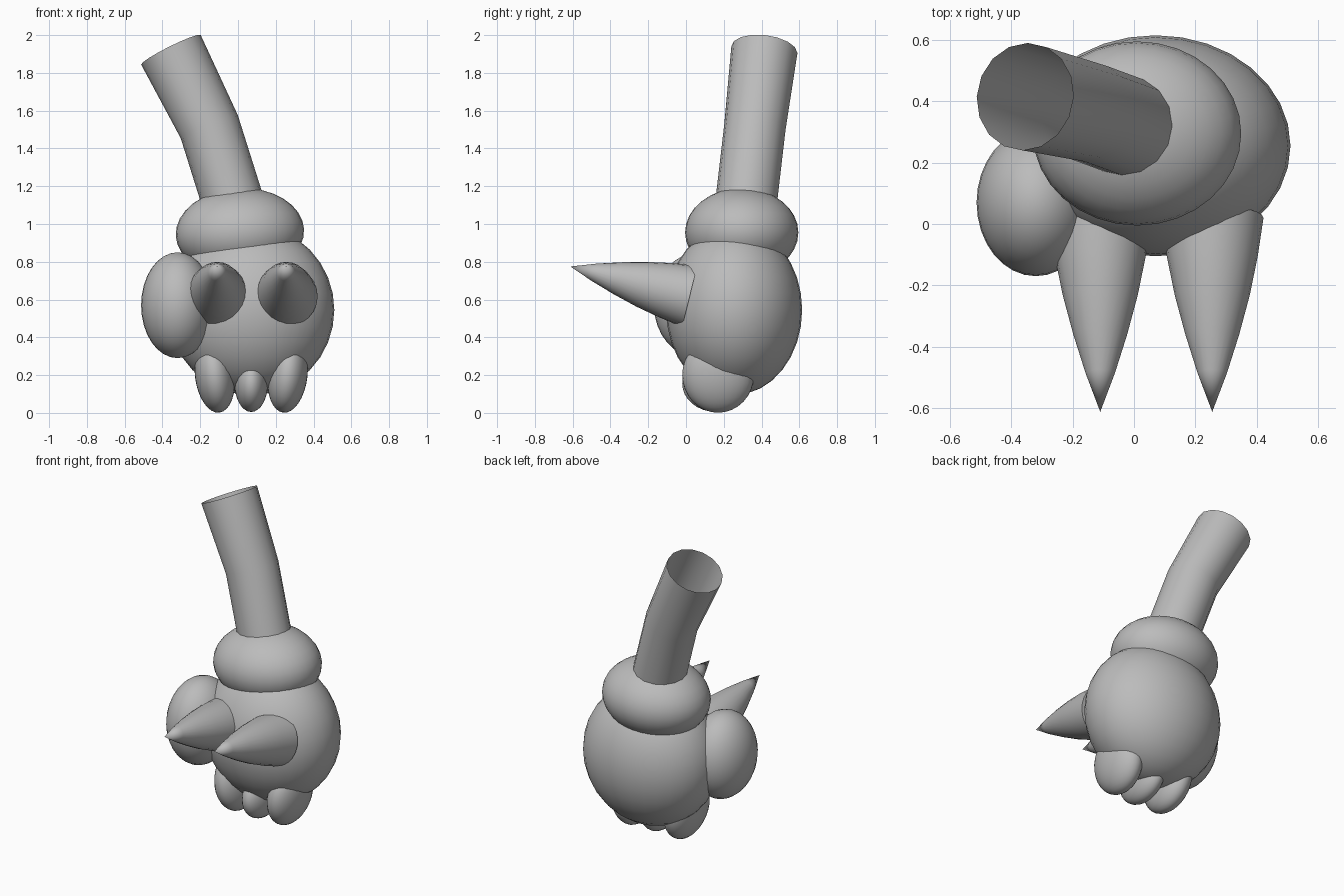
import bpy, bmesh, math
from mathutils import Vector, Matrix

if "Cube" in bpy.data.objects:
    bpy.data.objects.remove(bpy.data.objects["Cube"])

grey = bpy.data.materials.new("plain grey")
grey.diffuse_color = (0.5, 0.5, 0.5, 1)
grey.use_nodes = True
grey.node_tree.nodes["Principled BSDF"].inputs["Base Color"].default_value = grey.diffuse_color


def finish(name, bm, matrix=Matrix()):
    bmesh.ops.transform(bm, matrix=matrix, verts=bm.verts)
    for f in bm.faces:
        f.smooth = True
    me = bpy.data.meshes.new(name)
    bm.to_mesh(me)
    bm.free()
    me.materials.append(grey)
    ob = bpy.data.objects.new(name, me)
    bpy.context.collection.objects.link(ob)
    return ob


def ellipsoid(name, centre, radii, tilt=0):
    """Smooth ball scaled to three radii, leaning about the front-back axis."""
    bm = bmesh.new()
    bmesh.ops.create_uvsphere(bm, u_segments=32, v_segments=16, radius=1)
    m = Matrix.Translation(centre) @ Matrix.Rotation(math.radians(tilt), 4, 'Y')
    finish(name, bm, m @ Matrix.Diagonal((*radii, 1)))


def tube(name, path, radii, sides, cap_start=False):
    """Rings along a path, skinned; a zero radius closes to a point."""
    pts = [Vector(p) for p in path]
    bm = bmesh.new()
    rings = []
    for i, (p, r) in enumerate(zip(pts, radii)):
        before = (p - pts[i - 1]).normalized() if i else Vector()
        after = (pts[i + 1] - p).normalized() if i < len(pts) - 1 else Vector()
        d = (before + after).normalized()
        u = d.cross(Vector((0, 1, 0) if abs(d.z) > 0.7 else (0, 0, 1))).normalized()
        v = d.cross(u)
        if r == 0:
            rings.append([bm.verts.new(p)] * sides)
        else:
            rings.append([bm.verts.new(p + r * (u * math.cos(a) + v * math.sin(a)))
                          for a in (2 * math.pi * k / sides for k in range(sides))])
    for a, b in zip(rings, rings[1:]):
        for k in range(sides):
            n = (k + 1) % sides
            corners = [a[k], a[n], b[n], b[k]]
            bm.faces.new(list(dict.fromkeys(corners)))
    if cap_start:
        bm.faces.new(rings[0][::-1])
    finish(name, bm)


# Rounded main body, wrist collar and side thumb pad
ellipsoid("body", (0.07, 0.255, 0.545), (0.44, 0.36, 0.45))
ellipsoid("collar", (0.01, 0.295, 0.955), (0.34, 0.30, 0.235), -3)
ellipsoid("side_pad", (-0.32, 0.07, 0.57), (0.193, 0.24, 0.28))

# Three stubby toes under the front
ellipsoid("toe_left", (-0.123, 0.17, 0.20), (0.105, 0.19, 0.20), -7)
ellipsoid("toe_middle", (0.07, 0.16, 0.155), (0.088, 0.18, 0.15))
ellipsoid("toe_right", (0.263, 0.17, 0.20), (0.105, 0.19, 0.20), 7)

# Two bulging spikes pointing forward and slightly up
for name, x in (("spike_left", -0.11), ("spike_right", 0.255)):
    base, tip = Vector((x, 0.02, 0.618)), Vector((x, -0.612, 0.775))
    steps = (0, 0.2, 0.4, 0.6, 0.8, 1)
    tube(name, [base.lerp(tip, t) for t in steps],
         (0.167, 0.148, 0.122, 0.088, 0.048, 0), 24, True)

# Bent hollow arm, open at the top
tube("arm", [(0.01, 0.305, 1.0), (-0.152, 0.365, 1.515), (-0.355, 0.415, 1.922)],
     (0.163, 0.163, 0.176), 16)

# Keep the bases of the spikes crisp
for ob in bpy.context.collection.objects:
    ob.select_set(True)
bpy.context.view_layer.objects.active = bpy.data.objects["body"]
bpy.ops.object.shade_smooth_by_angle(angle=math.radians(40))
